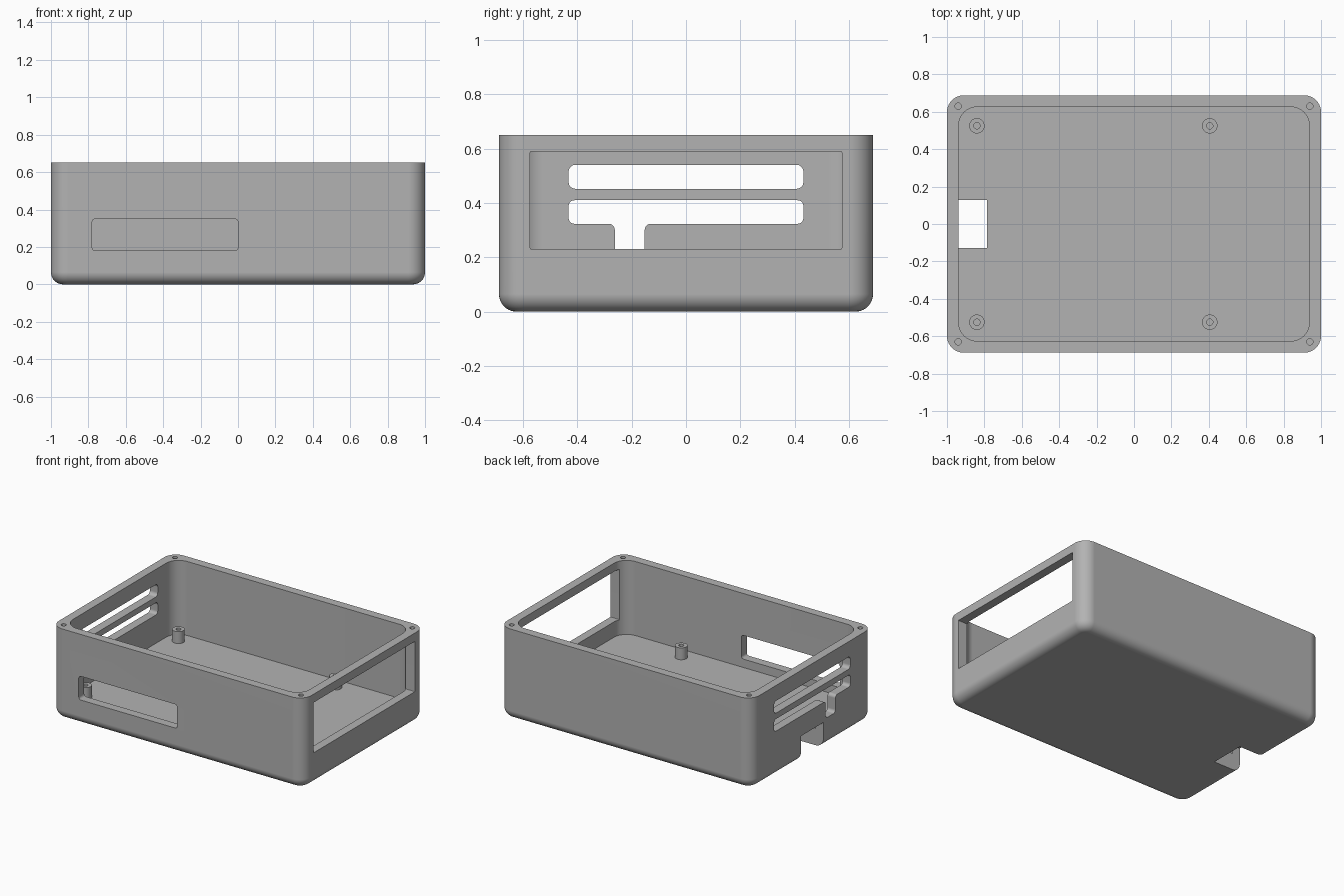
import bpy, bmesh
from mathutils import Vector

if "Cube" in bpy.data.objects:
    bpy.data.objects.remove(bpy.data.objects["Cube"], do_unlink=True)

grey = bpy.data.materials.new("plain grey")
grey.use_nodes = True
colour = (0.45, 0.45, 0.45, 1)
grey.diffuse_color = colour
grey.node_tree.nodes["Principled BSDF"].inputs["Base Color"].default_value = colour

LENGTH, WIDTH, HEIGHT = 2.0, 1.376, 0.65
WALL, FLOOR = 0.062, 0.12


def prism(name, points, axis, low, high, radius=0, segments=5, base_radius=0):
    """Extrude a 2D outline along an axis and round the edges running along it."""
    def place(u, v, w):
        return {"x": (w, u, v), "y": (u, w, v), "z": (u, v, w)}[axis]

    k = "xyz".index(axis)
    bm = bmesh.new()
    face = bm.faces.new([bm.verts.new(place(u, v, low)) for u, v in points])
    grown = bmesh.ops.extrude_face_region(bm, geom=[face])["geom"]
    for item in grown:
        if isinstance(item, bmesh.types.BMVert):
            item.co[k] = high
    bmesh.ops.recalc_face_normals(bm, faces=bm.faces)
    if radius:
        along = [e for e in bm.edges
                 if abs(e.verts[0].co[k] - e.verts[1].co[k]) > 0.001]
        bmesh.ops.bevel(bm, geom=along, offset=radius, segments=segments,
                        profile=0.5, affect="EDGES", clamp_overlap=False)
    if base_radius:
        base = [e for e in bm.edges
                if all(abs(v.co[k] - low) < 0.0001 for v in e.verts)]
        bmesh.ops.bevel(bm, geom=base, offset=base_radius, segments=segments,
                        profile=0.5, affect="EDGES", clamp_overlap=False)
    return finish(name, bm)


def cylinder(name, x, y, low, high, radius, sides=32):
    bm = bmesh.new()
    bmesh.ops.create_cone(bm, cap_ends=True, segments=sides, radius1=radius,
                          radius2=radius, depth=high - low)
    bmesh.ops.translate(bm, verts=bm.verts, vec=Vector((x, y, (low + high) / 2)))
    return finish(name, bm)


def finish(name, bm):
    mesh = bpy.data.meshes.new(name)
    bm.to_mesh(mesh)
    bm.free()
    mesh.materials.append(grey)
    obj = bpy.data.objects.new(name, mesh)
    bpy.context.collection.objects.link(obj)
    return obj


def select(obj):
    bpy.ops.object.select_all(action="DESELECT")
    obj.select_set(True)
    bpy.context.view_layer.objects.active = obj


def combine(obj, other, operation="DIFFERENCE"):
    select(obj)
    mod = obj.modifiers.new("combine", "BOOLEAN")
    mod.operation, mod.solver, mod.object = operation, "EXACT", other
    bpy.ops.object.modifier_apply(modifier=mod.name)
    bpy.data.objects.remove(other, do_unlink=True)


def smooth(obj):
    select(obj)
    bpy.ops.object.shade_smooth_by_angle(angle=0.6)
    mod = obj.modifiers.new("clean shading", "WEIGHTED_NORMAL")
    mod.keep_sharp = True
    bpy.ops.object.modifier_apply(modifier=mod.name)


def rect(u0, u1, v0, v1):
    return [(u0, v0), (u1, v0), (u1, v1), (u0, v1)]


# Open-topped tray with rounded corners and a rounded underside
hx, hy = LENGTH / 2, WIDTH / 2
ix, iy = hx - WALL, hy - WALL
case = prism("case", rect(-hx, hx, -hy, hy), "z", 0, HEIGHT, 0.09, 10, 0.065)
combine(case, prism("cavity", rect(-ix, ix, -iy, iy), "z", FLOOR, 1, 0.1, 10))

# Front port and large right-hand opening
combine(case, prism("front_port", rect(-0.78, 0, 0.18, 0.35), "y", -0.8, -0.6, 0.018))
combine(case, prism("side_window", rect(-0.573, 0.573, 0.23, 0.59), "x", 0.85, 1.1, 0.005, 2))

# Upper slot, and lower slot with a downward branch
combine(case, prism("upper_slot", rect(-0.432, 0.432, 0.452, 0.54), "x", -1.1, -0.85, 0.025))
branched = [(-0.432, 0.323), (-0.262, 0.323), (-0.262, 0.2), (-0.152, 0.2),
            (-0.152, 0.323), (0.432, 0.323), (0.432, 0.41), (-0.432, 0.41)]
combine(case, prism("lower_slot", branched, "x", -1.1, -0.85, 0.022))

# Notch through the wall and floor
combine(case, prism("floor_notch", rect(-0.128, 0.128, -0.1, 0.18), "x", -1.1, -0.785))

# Screw holes in the rim corners
for x in (-0.94, 0.94):
    for y in (-0.63, 0.63):
        combine(case, cylinder("rim_hole", x, y, HEIGHT - 0.2, HEIGHT + 0.1, 0.017, 20))
smooth(case)

# Hollow standoffs on the floor
for x, end in ((-0.84, "right"), (0.405, "left")):
    for y, side in ((-0.525, "front"), (0.525, "back")):
        post = cylinder(f"standoff_{side}_{end}", x, y, FLOOR - 0.01, 0.205, 0.041)
        combine(post, cylinder("post_hole", x, y, FLOOR, 0.3, 0.017, 20))
        smooth(post)
